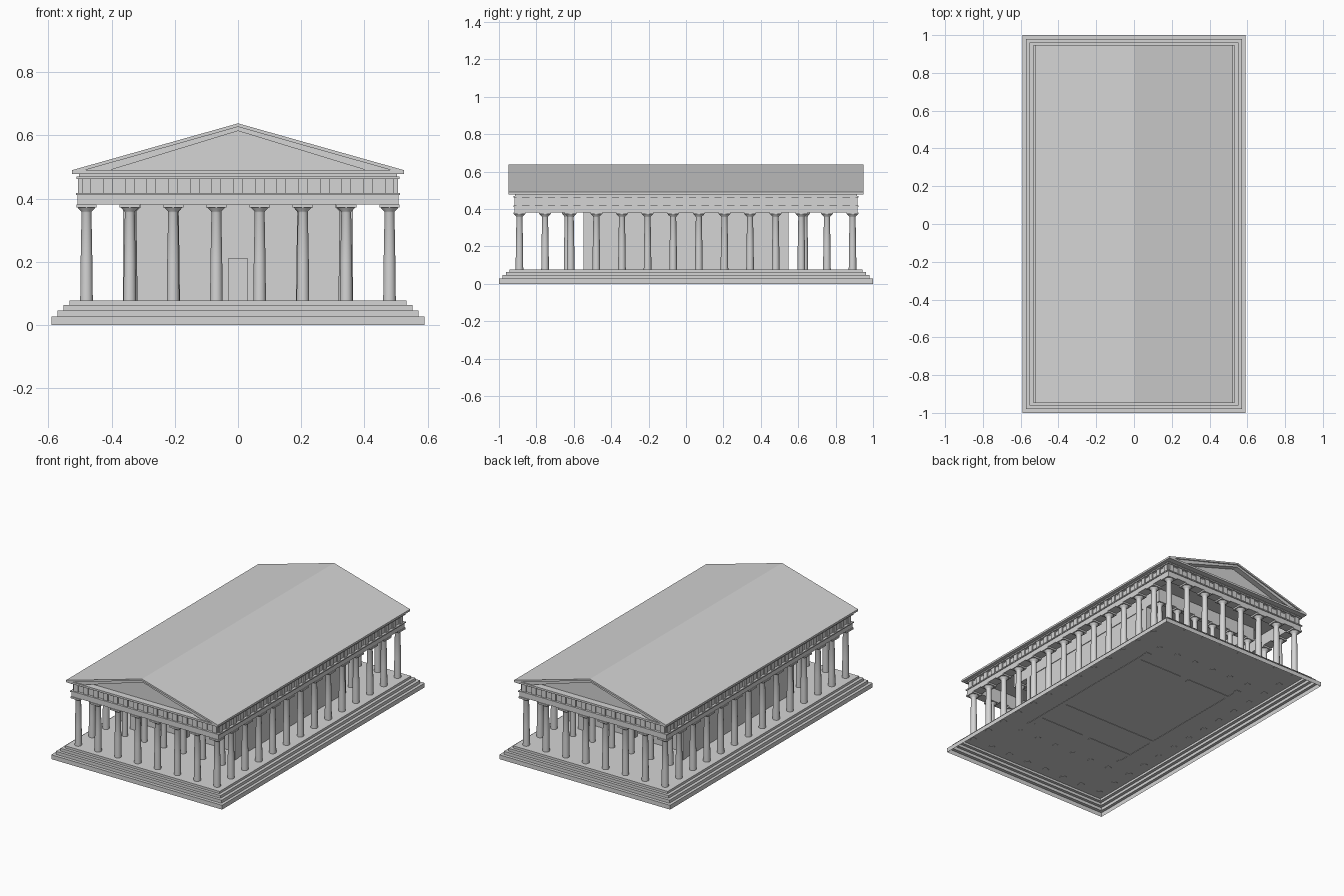
import bpy
import bmesh

cube = bpy.data.objects.get("Cube")
if cube:
    bpy.data.objects.remove(cube)

TONE = (0.66, 0.66, 0.66, 1)
stone = bpy.data.materials.new("grey_stone")
stone.use_nodes = True
stone.diffuse_color = TONE
stone.node_tree.nodes["Principled BSDF"].inputs["Base Color"].default_value = TONE


def finish(name, bm, recalc=True):
    if recalc:
        bmesh.ops.recalc_face_normals(bm, faces=bm.faces)
    mesh = bpy.data.meshes.new(name)
    bm.to_mesh(mesh)
    bm.free()
    mesh.materials.append(stone)
    obj = bpy.data.objects.new(name, mesh)
    bpy.context.collection.objects.link(obj)
    return obj


def add_box(bm, x0, x1, y0, y1, z0, z1):
    verts = bmesh.ops.create_cube(bm, size=1)["verts"]
    for v in verts:
        v.co.x = x1 if v.co.x > 0 else x0
        v.co.y = y1 if v.co.y > 0 else y0
        v.co.z = z1 if v.co.z > 0 else z0


def slab(name, hx, hy, z0, z1):
    bm = bmesh.new()
    add_box(bm, -hx, hx, -hy, hy, z0, z1)
    return finish(name, bm)


def ring(name, hx, hy, z0, z1, depth):
    """Hollow rectangular course of masonry."""
    bm = bmesh.new()
    for s in (-1, 1):
        add_box(bm, -hx, hx, *sorted((s * hy, s * (hy - depth))), z0, z1)
        add_box(bm, *sorted((s * hx, s * (hx - depth))), depth - hy, hy - depth, z0, z1)
    return finish(name, bm)


def prism(name, outline, hy):
    """Extrude an x-z outline along y."""
    bm = bmesh.new()
    face = bm.faces.new([bm.verts.new((x, -hy, z)) for x, z in outline])
    grown = bmesh.ops.extrude_face_region(bm, geom=[face])["geom"]
    for v in grown:
        if isinstance(v, bmesh.types.BMVert):
            v.co.y = hy
    return finish(name, bm)


# Stepped platform: a shell of risers and treads, open underneath
FLOOR, BEAM = 0.077, 0.382
bm = bmesh.new()
below = None
for hx, hy, z0, z1 in [(0.59, 1.0, 0, 0.027), (0.572, 0.98, 0.027, 0.046),
                       (0.553, 0.962, 0.046, 0.063), (0.534, 0.944, 0.063, FLOOR)]:
    for z in (z0, z1):
        loop = [bm.verts.new((sx * hx, sy * hy, z))
                for sx, sy in ((-1, -1), (1, -1), (1, 1), (-1, 1))]
        if below:
            for k in range(4):
                n = (k + 1) % 4
                bm.faces.new((below[k], below[n], loop[n], loop[k]))
        below = loop
bm.faces.new(below)
finish("stepped_platform", bm, recalc=False)

# Columns and walls are set slightly into the floor
FOOT = FLOOR - 0.002


# Tapered columns with a flared capital and square top plate
def column_mesh(name, radius):
    bm = bmesh.new()
    sides = 14
    profile = [(1.0, FOOT), (0.93, 0.2), (0.78, 0.356), (0.84, 0.36), (1.35, 0.37), (1.45, 0.374)]
    for (r0, z0), (r1, z1) in zip(profile, profile[1:]):
        made = bmesh.ops.create_cone(bm, cap_ends=z0 == FOOT, segments=sides, radius1=r0 * radius,
                                     radius2=r1 * radius, depth=z1 - z0)["verts"]
        bmesh.ops.translate(bm, verts=made, vec=(0, 0, (z0 + z1) / 2))
    # keep only the foot cap and join the rings
    caps = [f for f in bm.faces if len(f.verts) == sides and f.calc_center_median().z > FLOOR]
    bmesh.ops.delete(bm, geom=caps, context="FACES_ONLY")
    bmesh.ops.remove_doubles(bm, verts=bm.verts, dist=0.0005)
    p = radius * 1.58
    add_box(bm, -p, p, -p, p, 0.372, BEAM)
    return finish(name, bm)


def place_columns(name, spots, radius):
    first = column_mesh(name, radius)
    bpy.context.view_layer.objects.active = first
    first.select_set(True)
    bpy.ops.object.shade_smooth_by_angle(angle=0.6)
    first.select_set(False)
    for i, (x, y) in enumerate(spots):
        obj = first if i == 0 else first.copy()
        if i:
            obj.name = f"{name}_{i + 1}"
            bpy.context.collection.objects.link(obj)
        obj.location = (x, y, 0)


GAP = 0.137
COL_X, COL_Y = 3.5 * GAP, 6.5 * GAP
xs = [(i - 3.5) * GAP for i in range(8)]
ys = [(i - 6.5) * GAP for i in range(14)]
outer = [(x, s * COL_Y) for x in xs for s in (-1, 1)]
outer += [(s * COL_X, y) for y in ys[1:-1] for s in (-1, 1)]
place_columns("outer_column", outer, 0.0205)
place_columns("porch_column", [(x * 0.98, s * 0.635) for x in xs[1:-1] for s in (-1, 1)], 0.018)

# Inner chamber: side walls with end piers, door walls and a dividing wall
bm = bmesh.new()
for s in (-1, 1):
    add_box(bm, *sorted((s * 0.36, s * 0.335)), -0.54, 0.54, FOOT, BEAM)
    for e in (-1, 1):
        add_box(bm, *sorted((s * 0.364, s * 0.325)), *sorted((e * 0.548, e * 0.515)), FOOT, BEAM)
finish("chamber_side_walls", bm)
bm = bmesh.new()
for e in (-1, 1):
    y0, y1 = sorted((e * 0.46, e * 0.435))
    add_box(bm, -0.335, -0.03, y0, y1, FOOT, BEAM)
    add_box(bm, 0.03, 0.335, y0, y1, FOOT, BEAM)
    add_box(bm, -0.03, 0.03, y0, y1, 0.21, BEAM)
finish("chamber_door_walls", bm)
bm = bmesh.new()
add_box(bm, -0.335, 0.335, -0.25, -0.225, FOOT, BEAM)
finish("chamber_dividing_wall", bm)
ring("chamber_beam", 0.364, 0.66, BEAM, 0.466, 0.04)

# Beam, frieze and cornice courses over the outer columns
ring("main_beam", 0.508, 0.918, BEAM, 0.411, 0.06)
ring("beam_moulding", 0.513, 0.923, 0.411, 0.418, 0.065)
ring("frieze", 0.498, 0.908, 0.418, 0.466, 0.05)
slab("ceiling", 0.50, 0.91, 0.458, 0.47)
ring("frieze_moulding", 0.511, 0.921, 0.462, 0.470, 0.05)
slab("cornice_neck", 0.504, 0.914, 0.470, 0.478)

# Raised frieze blocks, one over each column and one between
bm = bmesh.new()
half = GAP / 2
W, OUT = 0.015, 0.008
for s in (-1, 1):
    for i in range(15):
        x = (i - 7) * half
        add_box(bm, x - W, x + W, *sorted((s * 0.906, s * (0.908 + OUT))), 0.418, 0.463)
    for i in range(27):
        y = (i - 13) * half
        add_box(bm, *sorted((s * 0.496, s * (0.498 + OUT))), y - W, y + W, 0.418, 0.463)
finish("frieze_blocks", bm)

# Roof: eaves slab, layered sloping planes and recessed gable walls
EAVE, RIDGE = 0.49, 0.638
slab("eaves_slab", 0.525, 0.948, 0.478, EAVE)
prism("roof_planes", [(-0.525, EAVE), (0, RIDGE), (0.525, EAVE),
                      (0.485, EAVE), (0, 0.627), (-0.485, EAVE)], 0.948)
prism("raking_cornice", [(-0.485, EAVE), (0, 0.627), (0.485, EAVE),
                         (0.405, EAVE), (0, 0.614), (-0.405, EAVE)], 0.94)
prism("gable_wall", [(-0.405, EAVE), (0, 0.614), (0.405, EAVE)], 0.905)
